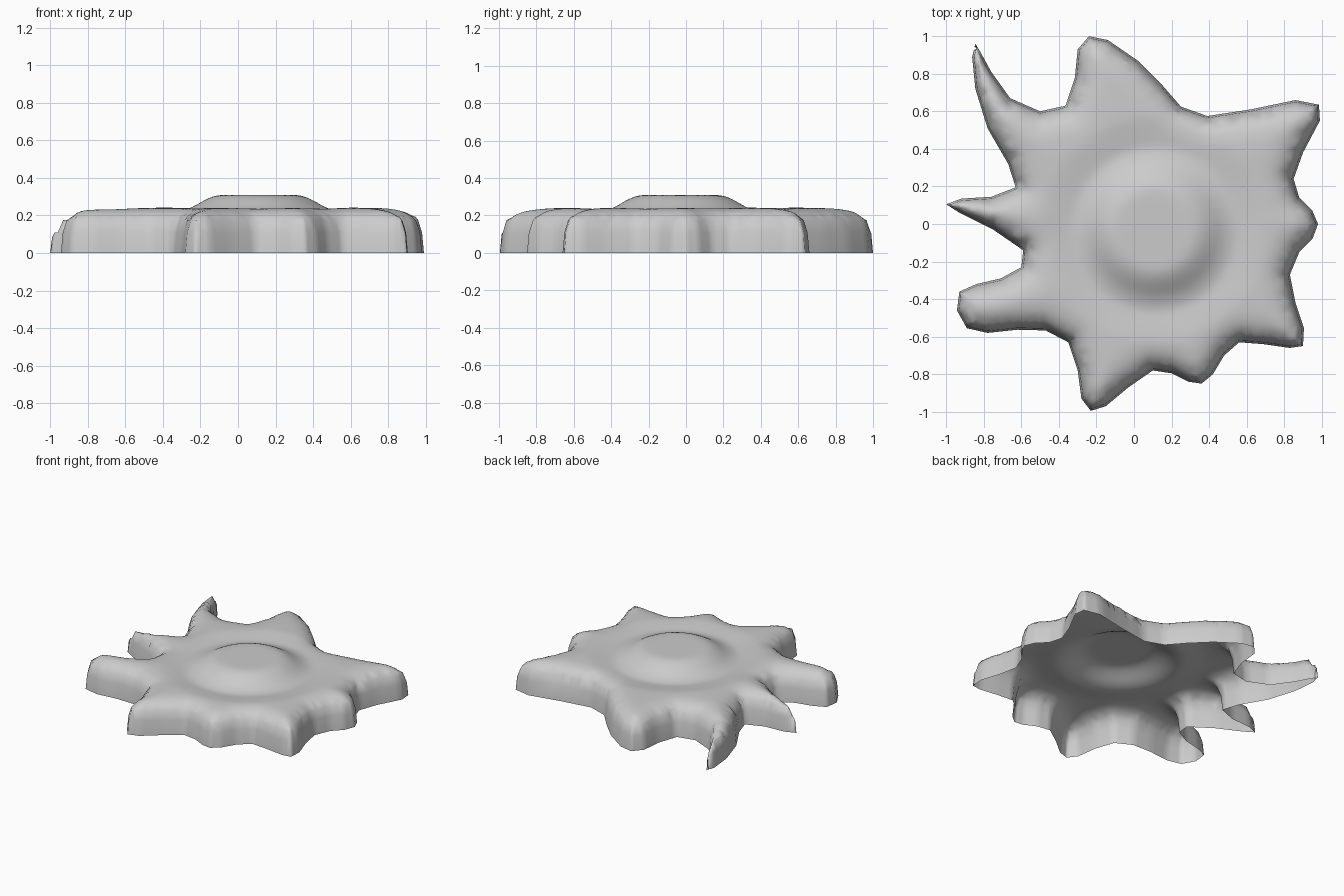
import bpy, bmesh
from mathutils import Vector
from mathutils.geometry import delaunay_2d_cdt, intersect_point_line

if "Cube" in bpy.data.objects:
    bpy.data.objects.remove(bpy.data.objects["Cube"])

# Outline of the splat, counter-clockwise from the right-hand spike
OUTLINE = [
    (.98, 0), (.95, .07), (.88, .14), (.85, .24), (.90, .38), (.99, .55), (.985, .635),
    (.86, .66), (.62, .61), (.39, .575), (.25, .625), (.15, .74), (.02, .87), (-.14, .98),
    (-.24, 1), (-.30, .93), (-.315, .78), (-.365, .63), (-.50, .60), (-.66, .67),
    (-.76, .81), (-.82, .92), (-.845, .96), (-.862, .89), (-.845, .72), (-.78, .51),
    (-.67, .32), (-.63, .195), (-.76, .145), (-.92, .135), (-1, .105), (-.93, .06),
    (-.75, -.03), (-.59, -.14), (-.60, -.23), (-.71, -.29), (-.84, -.32), (-.93, -.36),
    (-.943, -.46), (-.89, -.555), (-.78, -.58), (-.62, -.563), (-.47, -.567), (-.35, -.63),
    (-.30, -.78), (-.28, -.93), (-.23, -.995), (-.15, -.97), (-.03, -.87), (.10, -.78),
    (.20, -.795), (.29, -.84), (.36, -.85), (.42, -.80), (.48, -.70), (.56, -.63),
    (.69, -.64), (.83, -.66), (.90, -.65), (.905, -.555), (.86, -.42), (.83, -.27),
    (.88, -.15), (.95, -.08)]
# Edge rounding: (distance from outline, height); dome: (radius, height offset)
RIM = [(0, .06), (.01, .11), (.03, .175), (.05, .202), (.09, .225), (.15, .238), (.25, .242)]
DOME = [(.20, .068), (.24, .063), (.29, .04), (.36, -.003), (.43, -.024), (.50, -.014), (.6, 0)]
DOME_CENTRE = Vector((.11, -.03))
STEP = .022


def lerp_table(table, t):
    if t <= table[0][0]:
        return table[0][1]
    for (a, u), (b, v) in zip(table, table[1:]):
        if t <= b:
            return u + (v - u) * (t - a) / (b - a)
    return table[-1][1]


corners = [Vector(p) for p in OUTLINE]
segments = list(zip(corners, corners[1:] + corners[:1]))


def edge_distance(p):
    best = 9
    for a, b in segments:
        d = b - a
        t = max(0, min(1, (p - a).dot(d) / d.dot(d)))
        best = min(best, (p - a - d * t).length_squared)
    return best ** .5


def inside(p):
    odd = False
    for a, b in segments:
        if (a.y > p.y) != (b.y > p.y) and p.x < a.x + (p.y - a.y) * (b.x - a.x) / (b.y - a.y):
            odd = not odd
    return odd


def inset(ring, amount):
    out = []
    for i, p in enumerate(ring):
        d0 = (p - ring[i - 1]).normalized()
        d1 = (ring[(i + 1) % len(ring)] - p).normalized()
        n = Vector((-d0.y - d1.y, d0.x + d1.x)).normalized()
        out.append(p + n * amount)
    return out


# Sample points: rim loop, inset loop, then an even grid
foot = [a.lerp(b, k / 4) for a, b in segments for k in range(4)]
rim = inset(foot, .01)
points = list(rim)
for p in inset(foot, .03):
    if inside(p) and edge_distance(p) > .027:
        points.append(p)
n = int(1 / STEP) + 1
for i in range(-n, n + 1):
    for j in range(-n, n + 1):
        p = Vector((i * STEP, (j + .5 * (i % 2)) * STEP))
        if inside(p) and edge_distance(p) > .042:
            points.append(p)
flat, _, faces, *_ = delaunay_2d_cdt(points, [], [list(range(len(rim)))], 1, 1e-5)

# Raised top surface with rounded rim, moat and dome
bm = bmesh.new()
verts = []
for p in flat:
    z = lerp_table(RIM, edge_distance(p))
    z += lerp_table(DOME, (p - DOME_CENTRE).length)
    verts.append(bm.verts.new((p.x, p.y, z)))
for f in faces:
    bm.faces.new([verts[k] for k in f])
inner = [v for v in bm.verts if not v.is_boundary and edge_distance(v.co.xy) > .045]
for _ in range(4):
    bmesh.ops.smooth_vert(bm, verts=inner, factor=.5, use_axis_z=True)

# Side wall down to the open underside
border = [e for e in bm.edges if e.is_boundary]
wall = bmesh.ops.extrude_edge_only(bm, edges=border)["geom"]
for v in wall:
    if isinstance(v, bmesh.types.BMVert):
        k = min(range(len(rim)), key=lambda q: (rim[q] - v.co.xy).length_squared)
        v.co = (foot[k].x, foot[k].y, 0)
bmesh.ops.recalc_face_normals(bm, faces=bm.faces)
bm.normal_update()
if sum(f.normal.z * f.calc_area() for f in bm.faces) < 0:
    bmesh.ops.reverse_faces(bm, faces=bm.faces)
for f in bm.faces:
    f.smooth = True

mesh = bpy.data.meshes.new("splat")
bm.to_mesh(mesh)
bm.free()
bpy.context.collection.objects.link(bpy.data.objects.new("splat", mesh))
